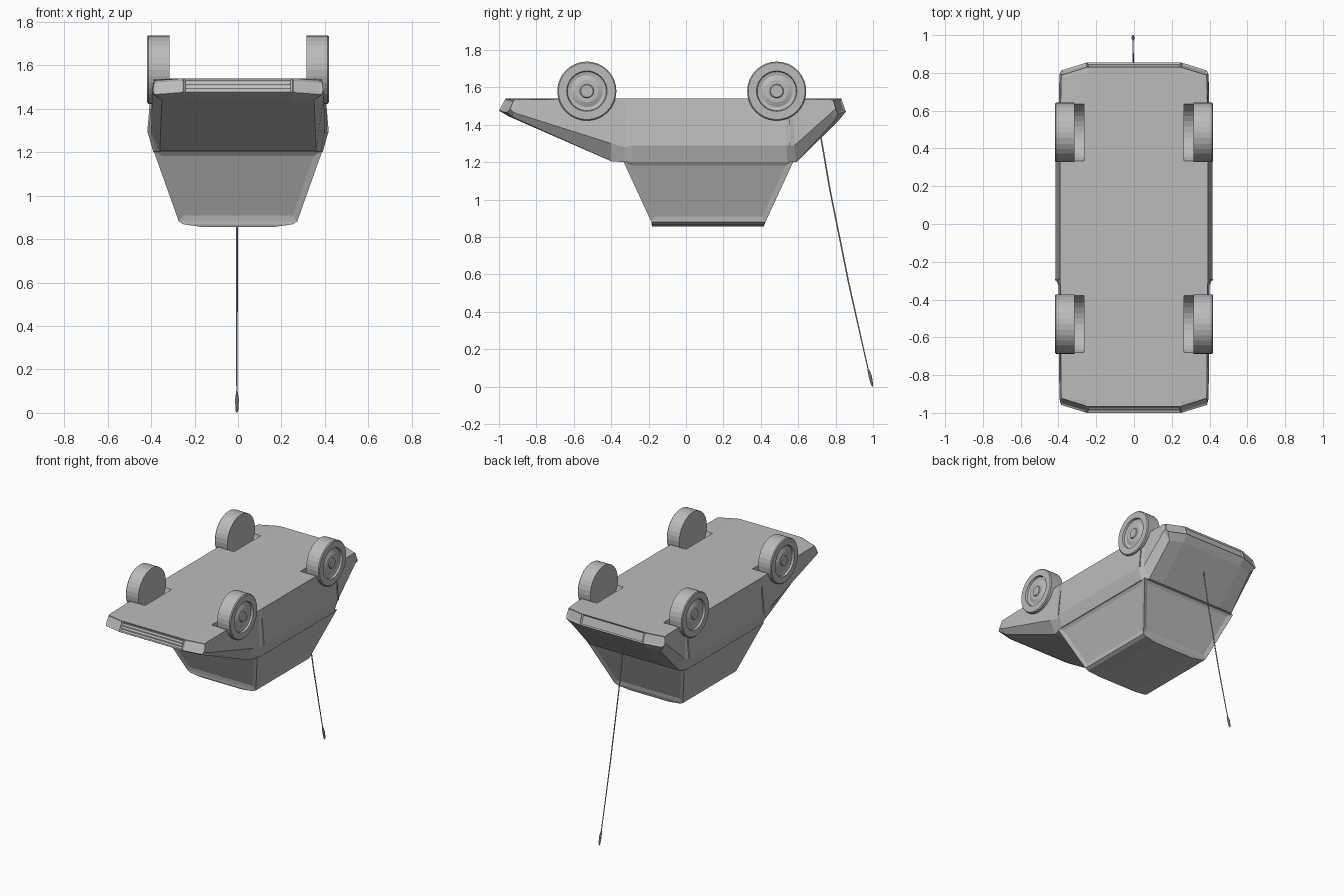
import bpy, bmesh, math
from mathutils import Vector, Matrix

cube = bpy.data.objects.get("Cube")
if cube:
    bpy.data.objects.remove(cube)

grey = bpy.data.materials.new("plain_grey")
grey.use_nodes = True
grey.diffuse_color = (0.5, 0.5, 0.5, 1)
grey.node_tree.nodes["Principled BSDF"].inputs["Base Color"].default_value = (0.5, 0.5, 0.5, 1)


def finish(name, bm):
    bmesh.ops.recalc_face_normals(bm, faces=bm.faces)
    mesh = bpy.data.meshes.new(name)
    bm.to_mesh(mesh)
    bm.free()
    mesh.materials.append(grey)
    obj = bpy.data.objects.new(name, mesh)
    bpy.context.collection.objects.link(obj)
    return obj


def loft(bm, rings):
    """Skin closed rings of points; returns vertex rings and the skin faces."""
    vs = [[bm.verts.new(p) for p in r] for r in rings]
    n = len(vs[0])
    faces = []
    for a, b in zip(vs, vs[1:]):
        for i in range(n):
            j = (i + 1) % n
            faces.append(bm.faces.new((a[i], a[j], b[j], b[i])))
    return vs, faces


def inset(bm, faces, width, depth):
    bmesh.ops.recalc_face_normals(bm, faces=bm.faces)
    bmesh.ops.inset_individual(bm, faces=faces, thickness=width, depth=depth, use_even_offset=True)


# Lower body: floor y, hood y, floor x, crease x, crease z, hood x, hood z
FLOOR = 1.54
INNER = 0.25
stations = [
    (-0.965, -1.00, 0.385, 0.392, 1.485, 0.385, 1.465),
    (-0.94, -0.95, 0.385, 0.395, 1.465, 0.35, 1.44),
    (-0.40, -0.40, 0.39, 0.40, 1.30, 0.36, 1.205),
    (-0.32, -0.33, 0.39, 0.40, 1.28, 0.38, 1.20),
    (-0.29, -0.29, 0.392, 0.415, 1.29, 0.39, 1.20),
    (0.54, 0.54, 0.392, 0.415, 1.29, 0.39, 1.20),
    (0.57, 0.59, 0.39, 0.40, 1.29, 0.36, 1.20),
    (0.80, 0.815, 0.385, 0.395, 1.47, 0.35, 1.415),
    (0.83, 0.855, 0.385, 0.392, 1.485, 0.385, 1.46),
]


def section(st, end):
    yf, yl, xf, xc, zc, xh, zh = st
    back = -0.042 * end  # swept-back corners at the bumpers
    drop = 0.01 * abs(end)
    half = [(INNER, yf, FLOOR), (xf, yf + back, FLOOR - drop), (xc, (yf + yl) / 2 + back, zc),
            (xh, yl + back, zh), (INNER, yl, zh + drop)]
    return half + [(-x, y, z) for x, y, z in reversed(half)]


bm = bmesh.new()
last = len(stations) - 1
ends = {0: -1, 1: -0.6, last - 1: 0.6, last: 1}
rings, _ = loft(bm, [section(s, ends.get(i, 0)) for i, s in enumerate(stations)])
lamps, panels = [], []
for r in (rings[0], rings[-1]):
    lamps += [bm.faces.new(r[:5]), bm.faces.new(r[5:])]
    panels.append(bm.faces.new((r[0], r[4], r[5], r[9])))
inset(bm, lamps, 0.009, -0.006)
inset(bm, panels, 0.008, -0.008)
body = finish("lower_body", bm)

# Wheel arches cut into floor and sides
WHEELS = [(s, y) for s in (-1, 1) for y in (-0.53, 0.485)]
AXLE = 1.58
for side, y in WHEELS:
    bm = bmesh.new()
    bmesh.ops.create_cone(bm, cap_ends=True, segments=32, radius1=0.157, radius2=0.157, depth=0.24,
                          matrix=Matrix.Translation((side * 0.385, y, AXLE)) @ Matrix.Rotation(math.pi / 2, 4, 'Y'))
    cutter = finish("arch_cutter", bm)
    cutter.hide_render = True
    mod = body.modifiers.new("arch", 'BOOLEAN')
    mod.operation, mod.solver, mod.object = 'DIFFERENCE', 'EXACT', cutter
    bpy.context.view_layer.objects.active = body
    bpy.ops.object.modifier_apply(modifier=mod.name)
    bpy.data.objects.remove(cutter)


# Cabin with recessed windows
def outline(hx, y0, y1, z):
    return [(-hx, y0, z), (hx, y0, z), (hx, y1, z), (-hx, y1, z)]


bm = bmesh.new()
rings, skin = loft(bm, [outline(0.388, -0.335, 0.575, 1.205), outline(0.272, -0.185, 0.425, 0.88),
                        outline(0.25, -0.185, 0.42, 0.868), outline(0.16, -0.18, 0.415, 0.855)])
bm.faces.new(rings[0])
bm.faces.new(rings[-1])
inset(bm, skin[:4], 0.028, -0.008)
finish("cabin", bm)

# Grille bars
for k, z in enumerate((1.492, 1.51, 1.527)):
    bm = bmesh.new()
    y = -1.0 + (z - 1.475) * 0.54
    bmesh.ops.create_cube(bm, size=1, matrix=Matrix.Translation((0, y + 0.006, z)) @ Matrix.Diagonal((0.48, 0.008, 0.006, 1)))
    finish(f"grille_bar_{k + 1}", bm)


# Door seams as thin raised strips
def strip(name, x0, z0, x1, z1, y):
    bm = bmesh.new()
    loft(bm, [[(x + dx, y + dy, z) for dx, dy in ((-0.004, -0.004), (0.004, -0.004), (0.004, 0.004), (-0.004, 0.004))]
              for x, z in ((x0, z0), (x1, z1))])
    finish(name, bm)


for side, label in ((1, "left"), (-1, "right")):
    strip(f"{label}_front_door_edge", side * 0.397, 1.48, side * 0.414, 1.29, -0.295)
    strip(f"{label}_rear_door_edge", side * 0.402, 1.43, side * 0.414, 1.29, 0.55)


# Wheels turned from a profile of (x, radius)
PROFILE = [(0.315, 0), (0.315, 0.158), (0.412, 0.158), (0.418, 0.152), (0.418, 0.108), (0.404, 0.104),
           (0.400, 0.085), (0.410, 0.06), (0.410, 0.037), (0.416, 0.033), (0.416, 0)]
for side, y in WHEELS:
    bm = bmesh.new()
    verts = [bm.verts.new((side * x, y, AXLE + r)) for x, r in PROFILE]
    edges = [bm.edges.new(p) for p in zip(verts, verts[1:])]
    bmesh.ops.spin(bm, geom=verts + edges, cent=(0, y, AXLE), axis=(1, 0, 0), angle=math.tau, steps=32, use_merge=True)
    bmesh.ops.remove_doubles(bm, verts=bm.verts, dist=0.0005)
    finish(f"{'front' if y < 0 else 'rear'}_{'left' if side > 0 else 'right'}_wheel", bm)

# Aerial with a teardrop tip
PATH = [(0.71, 1.40, 0.004), (0.77, 1.05, 0.004), (0.875, 0.53, 0.004), (0.972, 0.10, 0.003),
        (0.984, 0.06, 0.009), (0.995, 0.01, 0.006), (0.997, 0, 0.001)]
bm = bmesh.new()
rings, _ = loft(bm, [[(-0.005 + r * math.cos(a), y + r * math.sin(a), z) for a in (math.tau * i / 8 for i in range(8))]
                     for y, z, r in PATH])
bm.faces.new(rings[0])
bm.faces.new(rings[-1])
finish("aerial", bm)
